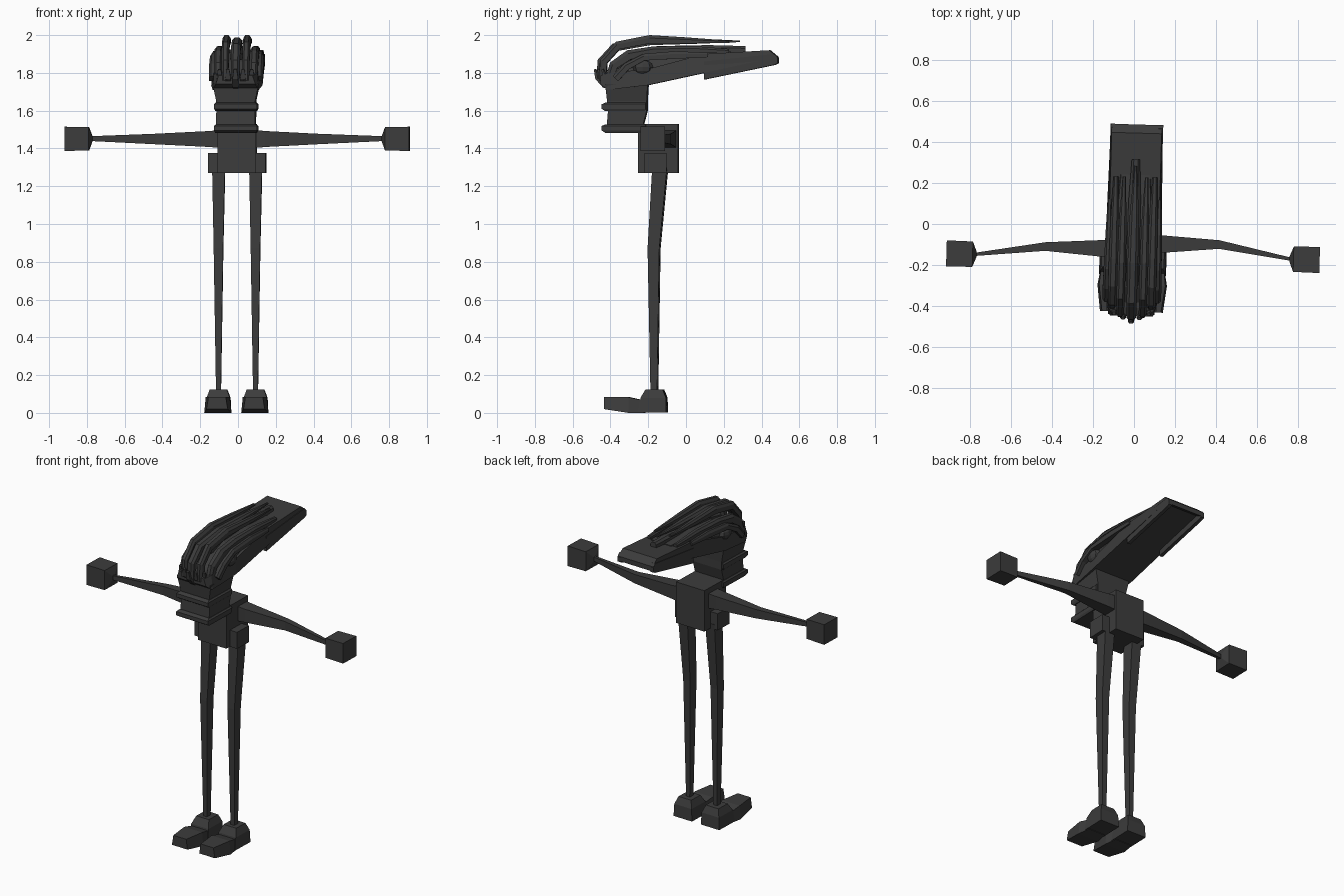
import bpy, bmesh, math
from mathutils import Matrix, Vector

grey = bpy.data.materials.new("dark_grey")
grey.diffuse_color = (0.045, 0.045, 0.045, 1)
TURN = Matrix.Rotation(math.radians(-1.7), 4, 'Z')   # whole figure stands slightly turned


def loft(name, rings):
    """Skin a row of equal point rings and cap both ends."""
    bm = bmesh.new()
    rows = [[bm.verts.new(TURN @ Vector(p)) for p in r] for r in rings]
    n = len(rows[0])
    for a, b in zip(rows, rows[1:]):
        for i in range(n):
            j = (i + 1) % n
            bm.faces.new((a[i], a[j], b[j], b[i]))
    bm.faces.new(rows[0][::-1])
    bm.faces.new(rows[-1])
    bmesh.ops.recalc_face_normals(bm, faces=bm.faces)
    me = bpy.data.meshes.new(name)
    bm.to_mesh(me)
    bm.free()
    me.materials.append(grey)
    ob = bpy.data.objects.new(name, me)
    bpy.context.collection.objects.link(ob)
    return ob


def rect_z(x0, x1, y0, y1, z):
    return [(x0, y0, z), (x1, y0, z), (x1, y1, z), (x0, y1, z)]


def rect_x(x, y, z, hy, hz):
    return [(x, y - hy, z - hz), (x, y + hy, z - hz), (x, y + hy, z + hz), (x, y - hy, z + hz)]


def rect_y(y, zb, zt, wb, wt, x=0):
    return [(x - wb, y, zb), (x + wb, y, zb), (x + wt, y, zt), (x - wt, y, zt)]


def box(name, x0, x1, y0, y1, z0, z1):
    return loft(name, [rect_z(x0, x1, y0, y1, z0), rect_z(x0, x1, y0, y1, z1)])


def ridge(name, x, path):
    """Bevelled strip along (y, z, half width, half depth) points."""
    rings = []
    for i, (y, z, w, h) in enumerate(path):
        a, b = path[max(i - 1, 0)], path[min(i + 1, len(path) - 1)]
        t = Vector((b[0] - a[0], b[1] - a[1])).normalized()
        ny, nz = -t.y * h, t.x * h
        rings.append([(x + u * w, y + v * ny, z + v * nz)
                      for u, v in ((-1, -1), (1, -1), (1, .3), (.5, 1), (-.5, 1), (-1, .3))])
    return loft(name, rings)


# torso
box("torso", -.102, .102, -.25, -.04, 1.27, 1.53)

# legs, hips and feet
for s, side in ((-1, "left"), (1, "right")):
    c = .098 * s
    box(f"{side}_hip", c - .055, c + .055, -.215, -.10, 1.27, 1.375)
    loft(f"{side}_leg", [rect_z(c - w, c + w, y0, y1, z) for w, y0, y1, z in (
        (.013, -.185, -.15, .11), (.025, -.20, -.138, .87), (.034, -.175, -.097, 1.30))])
    loft(f"{side}_ankle", [rect_z(c - w, c + w, y0, y1, z) for w, y0, y1, z in (
        (.066, -.25, -.10, .003), (.062, -.236, -.102, .08), (.045, -.21, -.12, .125))])
    loft(f"{side}_toe", [rect_y(y, zb, zt, wb, wt, c) for y, zb, zt, wb, wt in (
        (-.43, .02, .083, .056, .046), (-.30, .0, .083, .072, .064), (-.22, .0, .065, .058, .055))])

# arms and cube hands: (x, y, half depth, half height, z)
arms = {
    "left": ((-.08, -.124, .045, .048, 1.45), (-.15, -.124, .041, .042, 1.45),
             (-.43, -.123, .021, .028, 1.45), (-.77, -.171, .008, .013, 1.452)),
    "right": ((.08, -.094, .045, .048, 1.45), (.15, -.094, .042, .042, 1.45),
              (.42, -.088, .021, .028, 1.45), (.77, -.149, .008, .013, 1.452))}
for side, pts in arms.items():
    s = 1 if side == "right" else -1
    loft(f"{side}_arm", [rect_x(x, y, z, hy, hz) for x, y, hy, hz, z in pts])
    hy = pts[-1][1]
    loft(f"{side}_hand", [rect_x(s * x, hy, 1.451, r, r) for x, r in (
        (.765, .012), (.785, .062), (.913, .064))])

# neck with collars
loft("neck", [rect_z(-w, w, y0, y1, z) for w, y0, y1, z in (
    (.103, -.42, -.235, 1.485), (.103, -.41, -.205, 1.60),
    (.103, -.415, -.205, 1.65), (.122, -.425, -.20, 1.74))])
for i, z in enumerate((1.505, 1.62)):
    loft(f"collar_{i}", [rect_z(-w, w, -.335 - d, y1, z + h) for w, d, y1, h in (
        (.108, .09, -.215, -.022), (.114, .108, -.21, -.01),
        (.114, .108, -.21, .014), (.106, .09, -.21, .022))])

# long flat head shield with side skirts under its rear half
loft("head_shield", [rect_y(*r) for r in (
    (-.45, 1.74, 1.785, .105, .09), (-.41, 1.71, 1.80, .122, .115),
    (-.20, 1.735, 1.82, .136, .125), (.10, 1.80, 1.90, .134, .122),
    (.445, 1.875, 1.92, .128, .122), (.487, 1.855, 1.885, .128, .126))])
for s, side in ((-1, "left"), (1, "right")):
    loft(f"{side}_skirt", [rect_y(y, zb, zt, .011, .011, .118 * s) for y, zb, zt in (
        (.10, 1.765, 1.86), (.47, 1.842, 1.90), (.488, 1.85, 1.88))])

# skull dome
loft("skull", [rect_y(*r) for r in (
    (-.40, 1.76, 1.79, .115, .09), (-.31, 1.76, 1.86, .122, .09),
    (-.19, 1.77, 1.91, .125, .09), (.02, 1.80, 1.925, .122, .085),
    (.24, 1.86, 1.912, .10, .07))])

# crests running from the snout to the back of the head
ridge("centre_crest", 0, [
    (-.455, 1.77, .022, .018), (-.45, 1.86, .024, .02), (-.38, 1.935, .025, .022),
    (-.19, 1.967, .026, .02), (.05, 1.968, .022, .014), (.285, 1.967, .006, .004)])
ridge("rear_ridge", 0, [
    (-.30, 1.89, .03, .02), (-.15, 1.92, .032, .022), (.12, 1.927, .03, .02),
    (.315, 1.925, .02, .017)])
for s, side in ((-1, "left"), (1, "right")):
    ridge(f"{side}_high_crest", .055 * s, [
        (-.44, 1.76, .017, .018), (-.435, 1.86, .019, .02), (-.36, 1.945, .02, .022),
        (-.19, 1.978, .021, .022), (.0, 1.972, .019, .016), (.23, 1.965, .008, .006)])
    ridge(f"{side}_low_crest", .095 * s, [
        (-.41, 1.75, .02, .02), (-.38, 1.84, .022, .024), (-.30, 1.895, .023, .026),
        (-.17, 1.92, .023, .02), (.03, 1.925, .02, .018), (.23, 1.915, .012, .012)])
    ridge(f"{side}_brow", .122 * s, [
        (-.37, 1.77, .02, .02), (-.31, 1.835, .022, .02), (-.22, 1.883, .02, .018),
        (-.05, 1.895, .016, .02), (.12, 1.895, .01, .012)])
    # eye bulge
    bpy.ops.mesh.primitive_uv_sphere_add(segments=8, ring_count=6, radius=.045)
    eye = bpy.context.object
    eye.name = f"{side}_eye"
    eye.data.transform(TURN @ Matrix.Translation((.112 * s, -.225, 1.83))
                       @ Matrix.Diagonal((.65, 1.2, .85, 1)))
    eye.data.materials.append(grey)

# hooked snout teeth
for i, x in enumerate((-.085, -.04, 0, .04, .085)):
    d = abs(x) * .5
    ridge(f"snout_hook_{i}", x, [
        (-.482 + d, 1.82, .008, .006), (-.468 + d, 1.775, .015, .014),
        (-.43 + d, 1.735, .016, .016), (-.39 + d, 1.725, .012, .012)])
